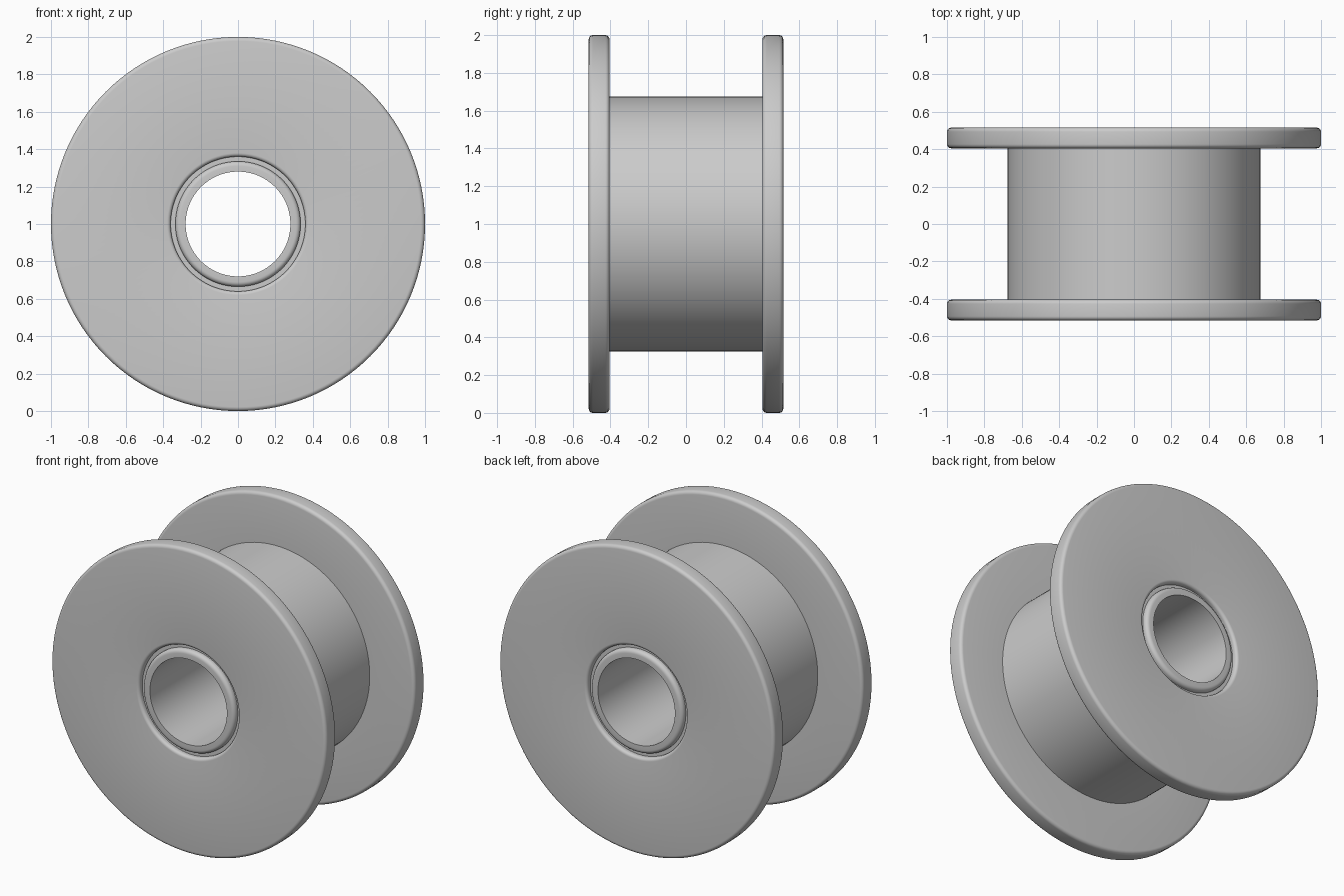
import bpy, bmesh, math

cube = bpy.data.objects.get("Cube")
if cube:
    bpy.data.objects.remove(cube, do_unlink=True)

grey = bpy.data.materials.new("light grey")
grey.use_nodes = True
colour = (0.6, 0.6, 0.6, 1)
grey.diffuse_color = colour
grey.node_tree.nodes["Principled BSDF"].inputs["Base Color"].default_value = colour

STEPS = 128
END = 0.515      # outer face of each flange
INNER = 0.405    # inner face of each flange


def fillet(radius, y, size, start, steps=5):
    """Quarter arc of (radius, y) points around a centre, from a start angle."""
    angles = [math.radians(start + 90 * i / steps) for i in range(steps + 1)]
    return [(radius + size * math.cos(a), y + size * math.sin(a)) for a in angles]


def lathe(name, profile):
    """Spin a closed (radius, y) outline around the horizontal axle."""
    bm = bmesh.new()
    rings = []
    for i in range(STEPS):
        a = math.tau * i / STEPS
        rings.append([bm.verts.new((r * math.cos(a), y, 1 + r * math.sin(a)))
                      for r, y in profile])
    count = len(profile)
    for i in range(STEPS):
        here, there = rings[i], rings[(i + 1) % STEPS]
        for j in range(count):
            k = (j + 1) % count
            bm.faces.new((here[j], here[k], there[k], there[j]))
    bmesh.ops.recalc_face_normals(bm, faces=bm.faces)
    mesh = bpy.data.meshes.new(name)
    bm.to_mesh(mesh)
    bm.free()
    mesh.materials.append(grey)
    obj = bpy.data.objects.new(name, mesh)
    bpy.context.collection.objects.link(obj)
    bpy.ops.object.select_all(action='DESELECT')
    obj.select_set(True)
    bpy.context.view_layer.objects.active = obj
    bpy.ops.object.shade_smooth_by_angle(angle=math.radians(30))
    return obj


def mirrored(half):
    """Complete an outline that runs from the middle plane out to one end."""
    return half + [(r, -y) for r, y in reversed(half)]


# Spool: drum, two rounded flanges and a shallow rounded recess at each end
EDGE, LIP = 0.022, 0.02
spool = [(0.675, INNER)]
spool += fillet(1 - EDGE, INNER + EDGE, EDGE, -90)
spool += fillet(1 - EDGE, END - EDGE, EDGE, 0)
spool += fillet(0.38, END - LIP, LIP, 90)
spool += [(0.36, END - 0.035), (0.31, END - 0.035)]
lathe("spool_body", mirrored(spool))

# Sleeve: hollow bushing through the middle, rounded on its outer rims
ROUND = 0.025
sleeve = fillet(0.335 - ROUND, END - ROUND, ROUND, 0) + [(0.28, END)]
lathe("bore_sleeve", mirrored(sleeve))
